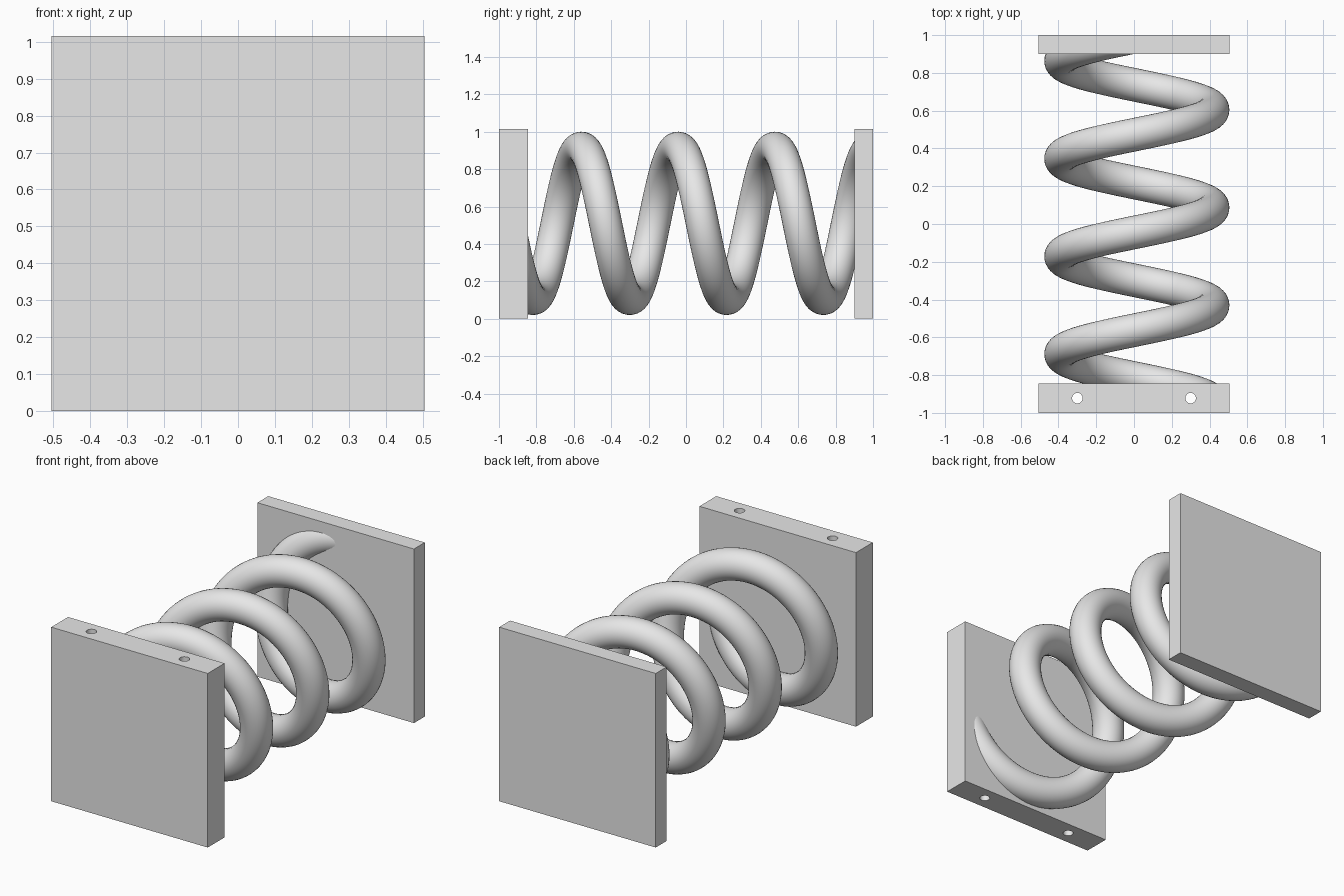
import bpy, math
from mathutils import Vector

if "Cube" in bpy.data.objects:
    bpy.data.objects.remove(bpy.data.objects["Cube"])

grey = bpy.data.materials.new("light grey")
grey.diffuse_color = (0.8, 0.8, 0.8, 1)
grey.use_nodes = True
grey.node_tree.nodes["Principled BSDF"].inputs["Base Color"].default_value = grey.diffuse_color

HALF_W, HEIGHT = 0.505, 1.015


def box(name, y0, y1):
    bpy.ops.mesh.primitive_cube_add(size=1, location=(0, (y0 + y1) / 2, HEIGHT / 2))
    ob = bpy.context.object
    ob.name = name
    ob.scale = (2 * HALF_W, y1 - y0, HEIGHT)
    bpy.ops.object.transform_apply(location=False, rotation=False, scale=True)
    ob.data.materials.append(grey)
    return ob


# End plates
front = box("front_plate", -1.0, -0.845)
back = box("back_plate", 0.9, 1.0)

# Two vertical screw holes through the front plate
for x in (-0.3, 0.3):
    bpy.ops.mesh.primitive_cylinder_add(vertices=32, radius=0.028, depth=1.5,
                                        location=(x, -0.922, HEIGHT / 2))
    cutter = bpy.context.object
    cutter.name = "hole_cutter"
    cutter.hide_render = True
    cutter.data.materials.append(grey)
    bpy.context.view_layer.objects.active = front
    mod = front.modifiers.new("hole", 'BOOLEAN')
    mod.operation = 'DIFFERENCE'
    mod.solver = 'EXACT'
    mod.object = cutter
    bpy.ops.object.modifier_apply(modifier=mod.name)
    bpy.data.objects.remove(cutter, do_unlink=True)

# Coil spring: a round tube swept along a helix, its ends buried in the plates
R, TUBE, PITCH = 0.402, 0.088, 0.5175
CX, CZ, Y_PEAK = 0.015, 0.51, -0.042
Y_START, Y_END = -0.96, 1.01
STEPS, SIDES = 360, 32
k = 2 * math.pi / PITCH
verts, faces = [], []
for i in range(STEPS + 1):
    y = Y_START + (Y_END - Y_START) * i / STEPS
    a = k * (y - Y_PEAK)
    centre = Vector((CX + R * math.sin(a), y, CZ + R * math.cos(a)))
    out = Vector((math.sin(a), 0, math.cos(a)))
    tangent = Vector((R * k * math.cos(a), 1, -R * k * math.sin(a))).normalized()
    side = tangent.cross(out)
    for j in range(SIDES):
        b = 2 * math.pi * j / SIDES
        p = centre + TUBE * (math.cos(b) * out + math.sin(b) * side)
        p.y = max(-0.875, min(0.94, p.y))   # trimmed flat inside the plates
        verts.append(p)
for i in range(STEPS):
    for j in range(SIDES):
        n = (j + 1) % SIDES
        faces.append((i * SIDES + j, i * SIDES + n,
                      (i + 1) * SIDES + n, (i + 1) * SIDES + j))
faces.append(tuple(reversed(range(SIDES))))
faces.append(tuple(STEPS * SIDES + j for j in range(SIDES)))
mesh = bpy.data.meshes.new("coil_spring")
mesh.from_pydata(verts, [], faces)
mesh.materials.append(grey)
spring = bpy.data.objects.new("coil_spring", mesh)
bpy.context.collection.objects.link(spring)

# Consistent outward normals and smooth shading
bpy.ops.object.select_all(action='DESELECT')
spring.select_set(True)
bpy.context.view_layer.objects.active = spring
bpy.ops.object.mode_set(mode='EDIT')
bpy.ops.mesh.select_all(action='SELECT')
bpy.ops.mesh.normals_make_consistent(inside=False)
bpy.ops.object.mode_set(mode='OBJECT')
front.select_set(True)
bpy.ops.object.shade_smooth_by_angle(angle=math.radians(35))
